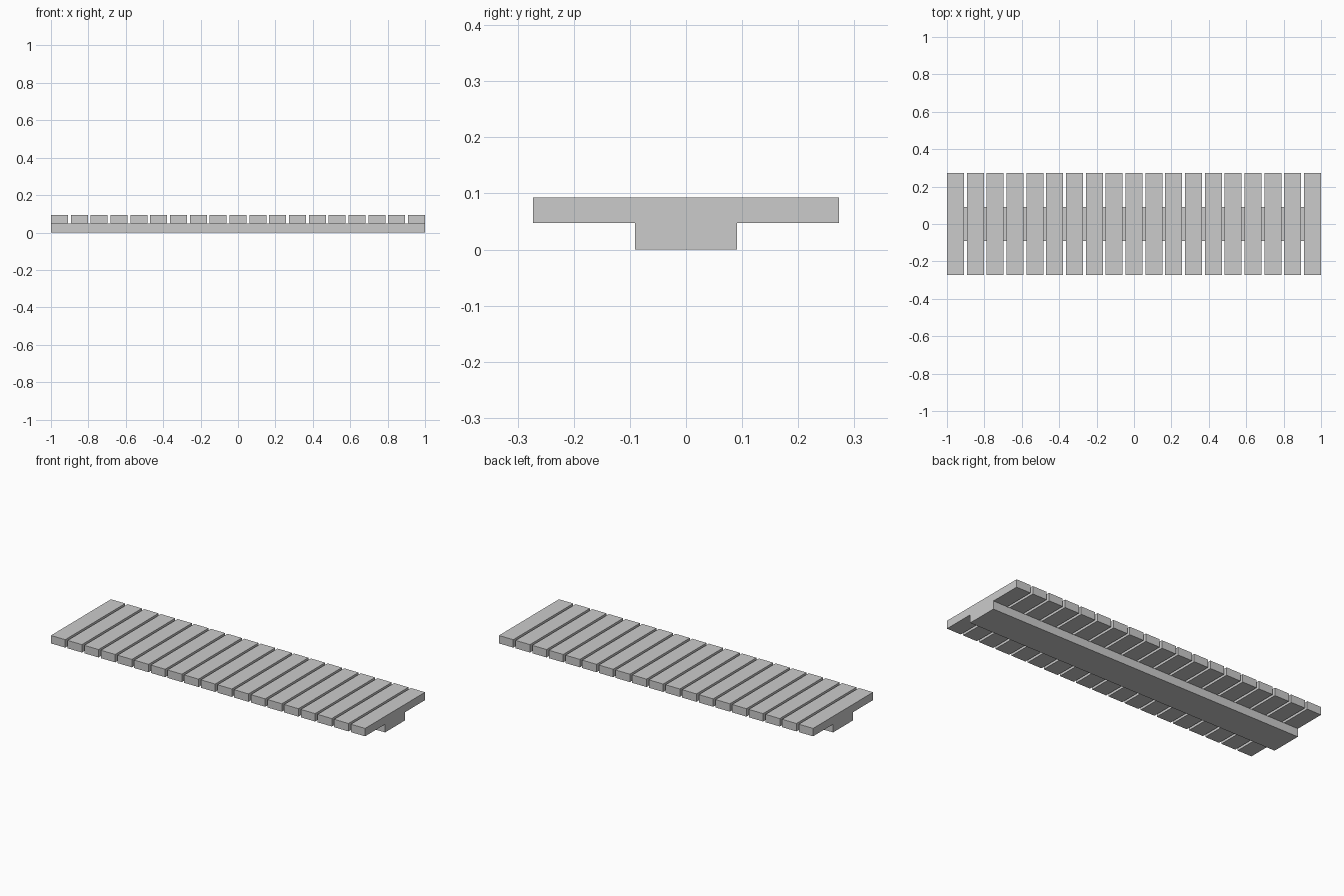
import bpy

if "Cube" in bpy.data.objects:
    bpy.data.objects.remove(bpy.data.objects["Cube"])

U = 2 / 132            # module: slat = 6 units wide, gap = 1 unit
SLATS = 19
BEAM_TOP, TOP = 0.047, 0.0925


def box(name, size, centre):
    x, y, z = (s / 2 for s in size)
    verts = [(i, j, k) for k in (-z, z) for i, j in ((-x, -y), (x, -y), (x, y), (-x, y))]
    faces = [(3, 2, 1, 0), (4, 5, 6, 7)]
    faces += [(i, (i + 1) % 4, (i + 1) % 4 + 4, i + 4) for i in range(4)]
    mesh = bpy.data.meshes.new(name)
    mesh.from_pydata(verts, [], faces)
    obj = bpy.data.objects.new(name, mesh)
    obj.location = centre
    bpy.context.collection.objects.link(obj)
    return obj


# Central support beam running the full length
box("support_beam", (2, 12 * U, BEAM_TOP), (0, 0, BEAM_TOP / 2))

# Row of cross slats resting on the beam
for i in range(SLATS):
    x = (i - (SLATS - 1) / 2) * 7 * U
    box(f"slat_{i + 1:02d}", (6 * U, 36 * U, TOP - BEAM_TOP), (x, 0, (TOP + BEAM_TOP) / 2))
